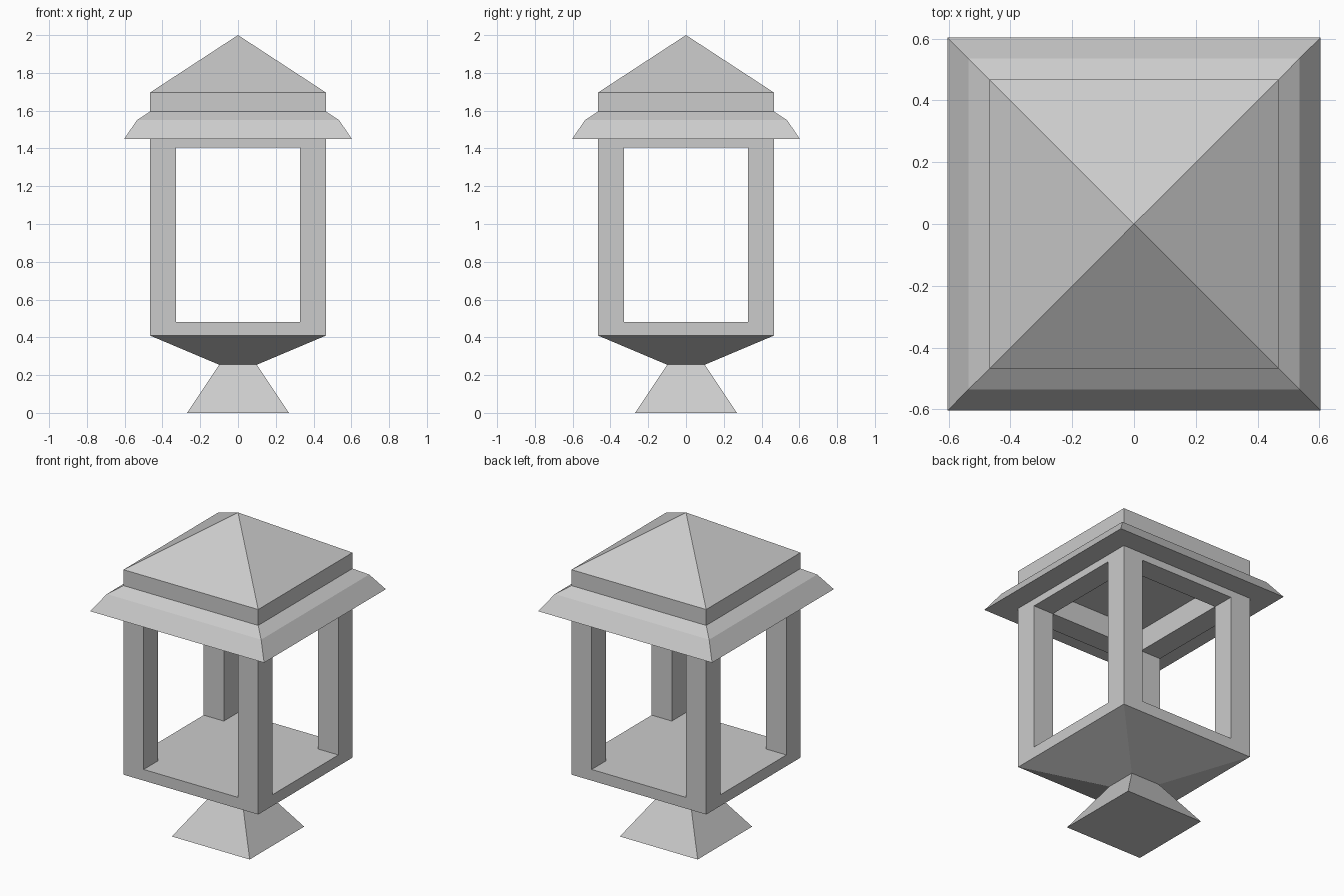
import bpy, bmesh

if "Cube" in bpy.data.objects:
    bpy.data.objects.remove(bpy.data.objects["Cube"])

CORNERS = ((-1, -1), (1, -1), (1, 1), (-1, 1))


def square_lathe(name, profile):
    """Loft square rings from (half_width, z) pairs; half_width 0 closes to a point."""
    bm = bmesh.new()
    rings = []
    for r, z in profile:
        if r == 0:
            rings.append([bm.verts.new((0, 0, z))] * 4)
        else:
            rings.append([bm.verts.new((r * x, r * y, z)) for x, y in CORNERS])
    for a, b in zip(rings, rings[1:]):
        for i in range(4):
            j = (i + 1) % 4
            loop = list(dict.fromkeys((a[i], a[j], b[j], b[i])))
            bm.faces.new(loop)
    bm.normal_update()
    mesh = bpy.data.meshes.new(name)
    bm.to_mesh(mesh)
    bm.free()
    obj = bpy.data.objects.new(name, mesh)
    bpy.context.collection.objects.link(obj)
    return obj


def cut_box(target, name, hx, hy, z0, z1):
    """Subtract a box from target using a hidden cutter."""
    bpy.ops.mesh.primitive_cube_add(size=2, location=(0, 0, (z0 + z1) / 2))
    cutter = bpy.context.object
    cutter.name = name
    cutter.scale = (hx, hy, (z1 - z0) / 2)
    cutter.hide_render = True
    cutter.display_type = 'WIRE'
    mod = target.modifiers.new(name, 'BOOLEAN')
    mod.operation = 'DIFFERENCE'
    mod.solver = 'EXACT'
    mod.object = cutter


W = 0.467      # body half width
OPEN = 0.327   # window half width
SILL, LINTEL, CEILING = 0.48, 1.405, 1.54

# Flared foot
square_lathe("pedestal", [(0, 0), (0.27, 0), (0.10, 0.255)])

# Funnel bottom and lantern walls, hollowed with a window on each side
body = square_lathe("lantern_body",
                    [(0, 0.255), (0.10, 0.255), (W, 0.41), (W, 1.595), (0, 1.595)])
cut_box(body, "cavity_cutter", OPEN, OPEN, SILL, CEILING)
cut_box(body, "side_window_cutter", 1, OPEN, SILL, LINTEL)
cut_box(body, "front_window_cutter", OPEN, 1, SILL, LINTEL)

# Overhanging eave collar
square_lathe("eave", [(W, 1.45), (0.603, 1.45), (0.535, 1.55), (W, 1.595)])

# Pyramid roof cap
square_lathe("roof_cap", [(W, 1.595), (W, 1.695), (0, 2.0)])
